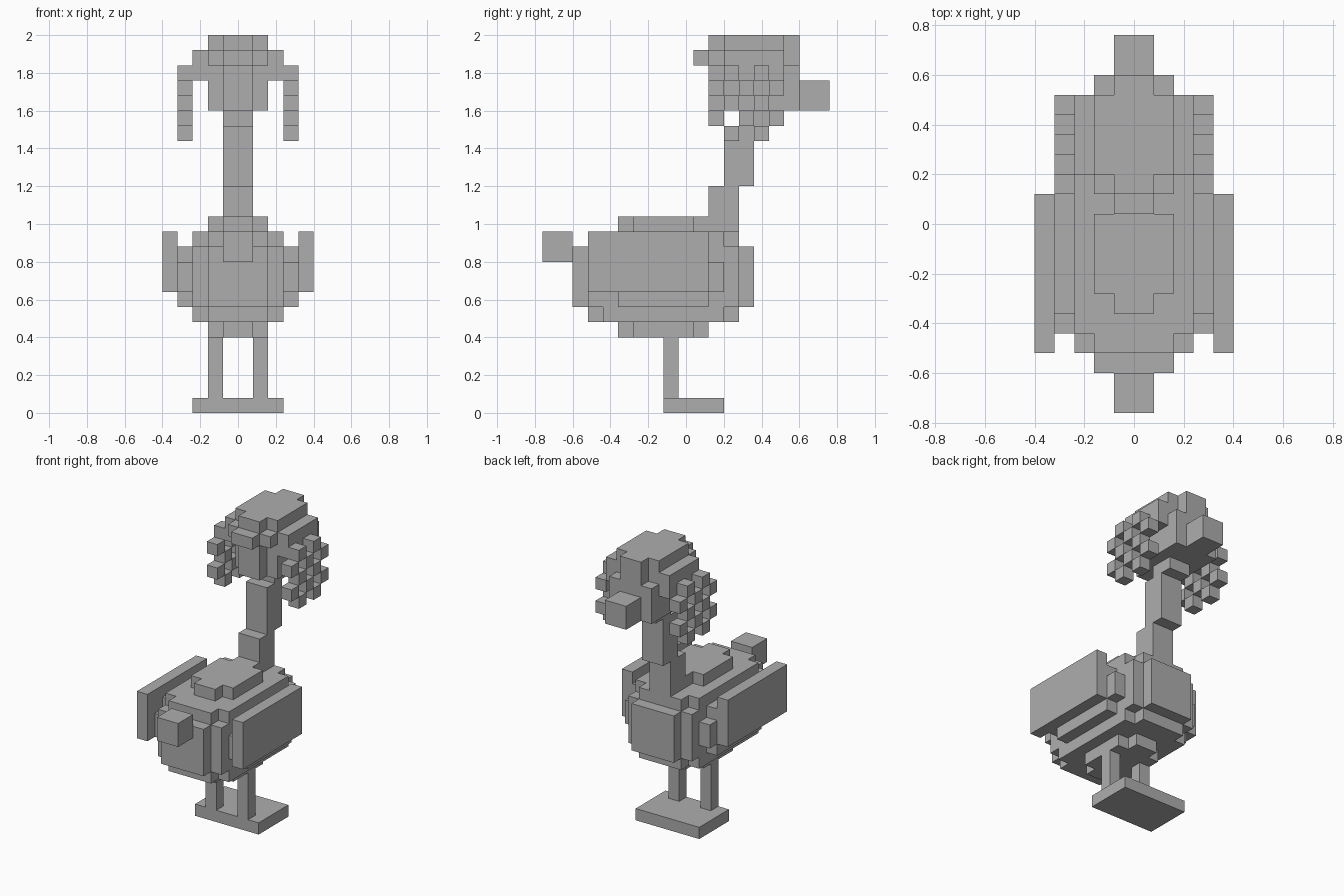
import bpy, bmesh
from itertools import product

if "Cube" in bpy.data.objects:
    bpy.data.objects.remove(bpy.data.objects["Cube"])

U = 0.08          # block size
Y0 = -0.76        # y of the first block row

grey = bpy.data.materials.new("plain grey")
grey.diffuse_color = (0.42, 0.42, 0.42, 1)
grey.use_nodes = True
grey.node_tree.nodes["Principled BSDF"].inputs["Base Color"].default_value = grey.diffuse_color


def blocks(name, boxes):
    """Outer skin of a union of block boxes (x0, x1, y0, y1, z0, z1) in block units."""
    cells = set()
    for x0, x1, y0, y1, z0, z1 in boxes:
        cells |= set(product(range(x0, x1), range(y0, y1), range(z0, z1)))
    bm = bmesh.new()
    verts = {}

    def vert(p):
        if p not in verts:
            verts[p] = bm.verts.new((p[0] * U, Y0 + p[1] * U, p[2] * U))
        return verts[p]

    for c in cells:
        for axis, side in product(range(3), (0, 1)):
            n = list(c)
            n[axis] += 2 * side - 1
            if tuple(n) in cells:
                continue
            a, b = (axis + 1) % 3, (axis + 2) % 3
            ring = []
            for da, db in ((0, 0), (1, 0), (1, 1), (0, 1)):
                p = list(c)
                p[axis] += side
                p[a] += da
                p[b] += db
                ring.append(vert(tuple(p)))
            bm.faces.new(ring if side else ring[::-1])
    me = bpy.data.meshes.new(name)
    bm.to_mesh(me)
    bm.free()
    me.materials.append(grey)
    ob = bpy.data.objects.new(name, me)
    bpy.context.collection.objects.link(ob)
    return ob


def pair(name, boxes):
    """Right part and its mirror image on the left."""
    blocks("right_" + name, boxes)
    blocks("left_" + name, [(-b[1], -b[0], *b[2:]) for b in boxes])


def sym(h, y0, y1, z0, z1):
    return (-h, h, y0, y1, z0, z1)


# rounded body: nested boxes around its centre (half sizes)
body = [(1, 3, 4), (2, 2, 4), (2, 5, 3), (3, 4, 3),
        (2, 6, 2), (3, 5, 2), (4, 3, 2), (4, 4, 1)]
blocks("body", [sym(x, 8 - y, 8 + y, 9 - z, 9 + z) for x, y, z in body])

# tail, wings, legs, feet
blocks("tail", [sym(1, 0, 2, 10, 12)])
pair("wing", [(4, 5, 3, 11, 8, 12)])
pair("leg", [(1, 2, 8, 9, 1, 5)])
blocks("feet", [sym(3, 8, 12, 0, 1)])

# neck stepping forward
blocks("neck", [sym(1, 11, 13, 12, 15), sym(1, 12, 14, 15, 19), sym(1, 13, 15, 19, 20)])

# head and beak
blocks("head", [sym(1, 11, 17, 20, 23), sym(2, 12, 17, 20, 23)])
blocks("beak", [sym(1, 17, 19, 20, 22)])

# hair cap, with a side strip holding the curls
blocks("hair_cap", [sym(1, 11, 17, 24, 25), sym(2, 12, 16, 24, 25),
                    sym(1, 10, 17, 23, 24), sym(2, 11, 16, 23, 24), sym(3, 12, 16, 23, 24),
                    (2, 3, 12, 16, 22, 23), (-3, -2, 12, 16, 22, 23)])

# checkered side curls
pair("curls", [(3, 4, y, y + 1, z, z + 1)
               for y in range(11, 16) for z in range(18, 23) if (y + z) % 2 == 0])
